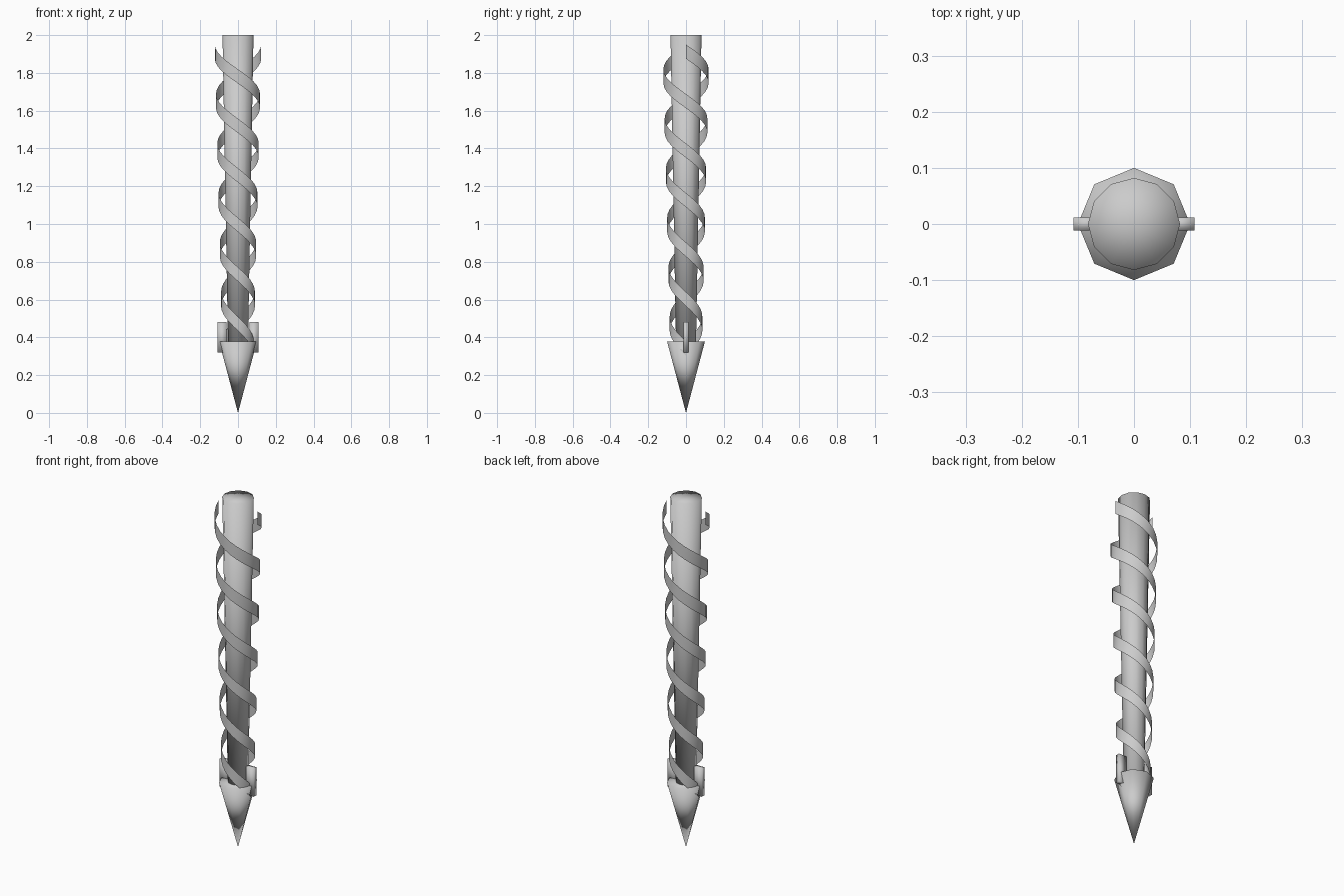
import bpy, bmesh, math
from mathutils import Matrix

cube = bpy.data.objects.get("Cube")
if cube:
    bpy.data.objects.remove(cube, do_unlink=True)

steel = bpy.data.materials.new("grey_steel")
steel.use_nodes = True
colour = (0.6, 0.6, 0.6, 1)
steel.diffuse_color = colour
steel.node_tree.nodes["Principled BSDF"].inputs["Base Color"].default_value = colour


def finish(name, bm):
    """Turn a bmesh into a smooth-shaded steel object."""
    for face in bm.faces:
        face.smooth = True
    mesh = bpy.data.meshes.new(name)
    bm.to_mesh(mesh)
    bm.free()
    mesh.materials.append(steel)
    obj = bpy.data.objects.new(name, mesh)
    bpy.context.collection.objects.link(obj)
    return obj


def tapered(name, sides, r_low, r_high, z_low, z_high):
    bm = bmesh.new()
    bmesh.ops.create_cone(bm, cap_ends=True, cap_tris=True, segments=sides,
                          radius1=r_low, radius2=r_high, depth=z_high - z_low,
                          matrix=Matrix.Translation((0, 0, (z_low + z_high) / 2)))
    bmesh.ops.remove_doubles(bm, verts=bm.verts, dist=0.0001)
    bmesh.ops.recalc_face_normals(bm, faces=bm.faces)
    return finish(name, bm)


def spiral(name, start, turns=3, steps=24):
    """Thin upright ribbon winding down and inwards."""
    bm = bmesh.new()
    z_top, drop, width = 1.95, 1.572, 0.075
    last = None
    for i in range(turns * steps + 1):
        t = i / (turns * steps)
        angle = start + math.tau * turns * t
        r = 0.123 + (0.083 - 0.123) * t
        x, y, z = r * math.cos(angle), r * math.sin(angle), z_top - drop * t
        pair = bm.verts.new((x, y, z)), bm.verts.new((x, y, z - width))
        if last:
            bm.faces.new((last[0], last[1], pair[1], pair[0]))
        last = pair
    return finish(name, bm)


def fin(name, side):
    bm = bmesh.new()
    place = Matrix.Translation((side * 0.084, 0, 0.4))
    size = Matrix.Diagonal((0.048, 0.024, 0.16, 1))
    bmesh.ops.create_cube(bm, size=1, matrix=place @ size)
    return finish(name, bm)


# Shaft and pointed tip
tapered("shaft", 12, 0.053, 0.082, 0.37, 2.0)
tapered("pointed_tip", 8, 0, 0.1, 0, 0.377)

# Paired spiral blades and side fins
for side, start in (("left", 0), ("right", math.pi)):
    spiral(side + "_spiral_blade", start)
    fin(side + "_fin", 1 if side == "left" else -1)
